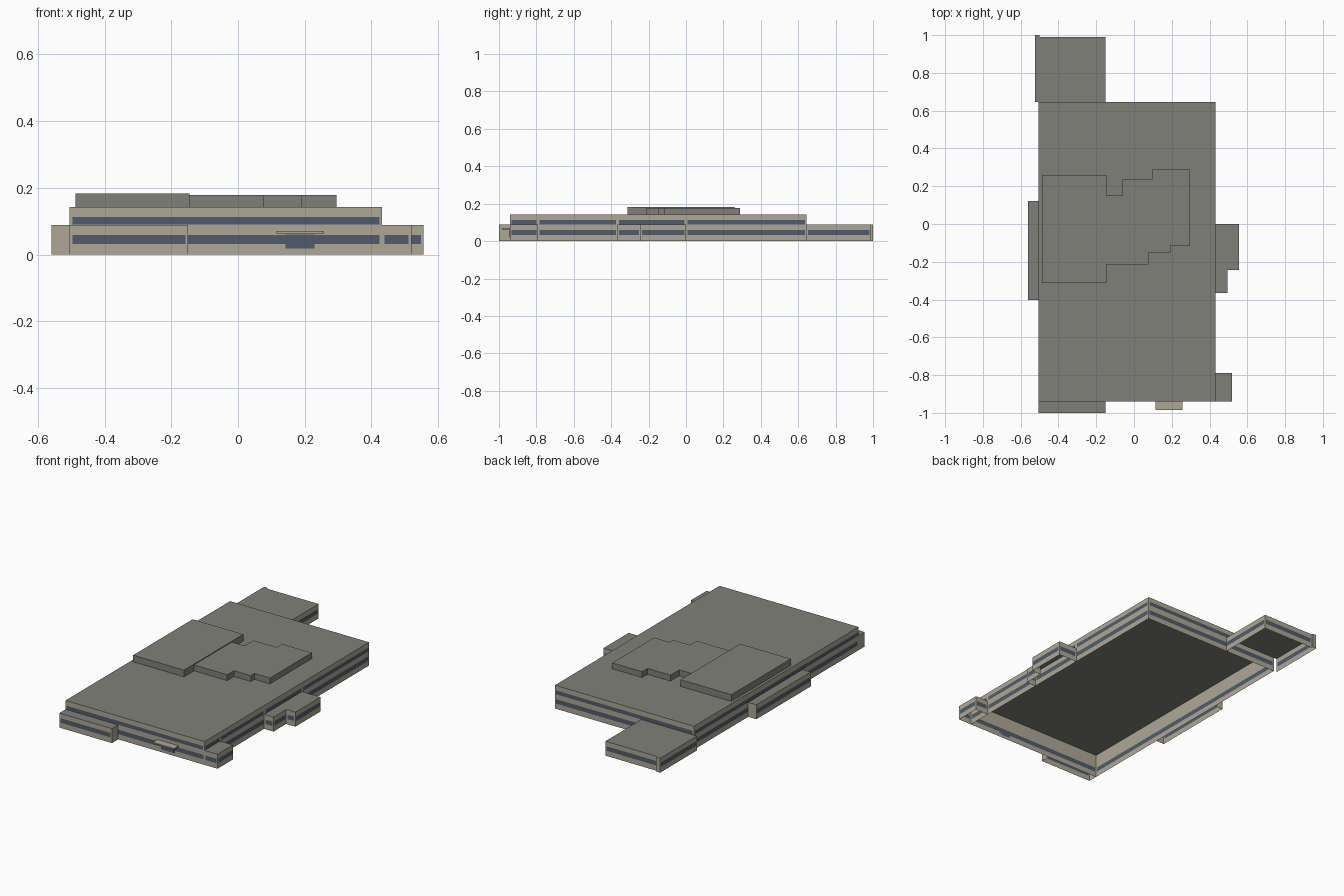
import bpy, bmesh
from mathutils import Vector

cube = bpy.data.objects.get("Cube")
if cube:
    bpy.data.objects.remove(cube, do_unlink=True)


def srgb(*rgb):
    return [((c / 255 + 0.055) / 1.055) ** 2.4 for c in rgb] + [1.0]


def material(name, colour):
    m = bpy.data.materials.new(name)
    m.use_nodes = True
    m.diffuse_color = colour
    m.node_tree.nodes["Principled BSDF"].inputs["Base Color"].default_value = colour
    return m


MATERIALS = [
    material("beige wall", srgb(174, 167, 150)),
    material("grey roof", srgb(128, 128, 122)),
    material("blue grey glass", srgb(80, 92, 108)),
]
WALL, ROOF, GLASS = range(3)
STOREY, TOP = 0.088, 0.142
LOW_BAND, HIGH_BAND = (0.032, 0.059), (0.09, 0.113)
MARGIN, MIN_GLAZED = 0.008, 0.0605


def finish(name, bm):
    mesh = bpy.data.meshes.new(name)
    bm.to_mesh(mesh)
    bm.free()
    for m in MATERIALS:
        mesh.materials.append(m)
    ob = bpy.data.objects.new(name, mesh)
    bpy.context.collection.objects.link(ob)
    return ob


def quad(bm, p, q, z0, z1, mat):
    verts = [bm.verts.new((a.x, a.y, z)) for a, z in ((p, z0), (q, z0), (q, z1), (p, z1))]
    bm.faces.new(verts).material_index = mat


def banded_wall(bm, p, q, top):
    """Wall strip with a window band cut into the ground storey."""
    length = (q - p).length
    if length < MIN_GLAZED:
        quad(bm, p, q, 0, top, WALL)
        return
    step = (q - p) * (MARGIN / length)
    a, b = p + step, q - step
    quad(bm, p, a, 0, top, WALL)
    quad(bm, b, q, 0, top, WALL)
    quad(bm, a, b, 0, LOW_BAND[0], WALL)
    quad(bm, a, b, *LOW_BAND, GLASS)
    quad(bm, a, b, LOW_BAND[1], top, WALL)


def shell(name, plan, top, closed=False):
    """Open-bottomed block from a counter-clockwise plan; last edge joins its neighbour."""
    bm = bmesh.new()
    pts = [Vector(p) for p in plan]
    ends = pts[1:] + pts[:1]
    edges = list(zip(pts, ends))
    for p, q in edges if closed else edges[:-1]:
        banded_wall(bm, p, q, top)
    bm.faces.new([bm.verts.new((p.x, p.y, top)) for p in pts]).material_index = ROOF
    return finish(name, bm)


def prism(name, plan, z0, z1, mat):
    bm = bmesh.new()
    pts = [Vector(p) for p in plan]
    for p, q in zip(pts, pts[1:] + pts[:1]):
        quad(bm, p, q, z0, z1, mat)
    bm.faces.new([bm.verts.new((p.x, p.y, z1)) for p in pts]).material_index = mat
    bm.faces.new([bm.verts.new((p.x, p.y, z0)) for p in reversed(pts)]).material_index = mat
    return finish(name, bm)


def rect(x0, x1, y0, y1):
    return [(x0, y0), (x1, y0), (x1, y1), (x0, y1)]


# Two-storey main hall
L, R, F, B = -0.505, 0.432, -0.94, 0.645
main_plan = [(L, F), (R, F), (R, -0.79), (R, -0.365), (R, 0), (R, B), (L, B)]
shell("main_hall", main_plan, TOP, closed=True)

# Upper window strips on the outside of the hall
bm = bmesh.new()
corners = [Vector(p) for p in main_plan]
for p, q in zip(corners, corners[1:] + corners[:1]):
    d = (q - p).normalized()
    out = Vector((d.y, -d.x)) * 0.002
    quad(bm, p + d * MARGIN + out, q - d * MARGIN + out, *HIGH_BAND, GLASS)
finish("upper_windows", bm)

# Single-storey wings; each plan starts and ends on the hall wall
shell("front_wing", [(L, F), (L, -1), (-0.15, -1), (-0.15, F)], STOREY)
shell("front_corner_wing", [(R, F), (0.52, F), (0.52, -0.79), (R, -0.79)], STOREY)
shell("left_wing", [(R, -0.365), (0.495, -0.365), (0.495, -0.243),
                    (0.557, -0.243), (0.557, 0), (R, 0)], STOREY)
shell("right_wing", [(L, 0.122), (-0.56, 0.122), (-0.56, -0.402), (L, -0.402)], STOREY)
shell("back_wing", [(-0.15, B), (-0.15, 0.99), (-0.5, 0.99), (-0.5, 1),
                    (-0.525, 1), (-0.525, B)], STOREY)

# Entrance door and canopy
prism("entrance_door", rect(0.142, 0.23, F - 0.003, F), 0.018, 0.06, GLASS)
prism("entrance_canopy", rect(0.115, 0.258, -0.985, F), 0.063, 0.07, WALL)

# Rooftop plant rooms
prism("roof_block", rect(-0.488, -0.146, -0.312, 0.26), TOP, 0.183, ROOF)
stepped = [(-0.146, -0.215), (0.078, -0.215), (0.078, -0.15), (0.192, -0.15),
           (0.192, -0.115), (0.296, -0.115), (0.296, 0.288), (0.095, 0.288),
           (0.095, 0.235), (-0.06, 0.235), (-0.06, 0.15), (-0.146, 0.15)]
prism("stepped_roof_block", stepped, TOP, 0.178, ROOF)
